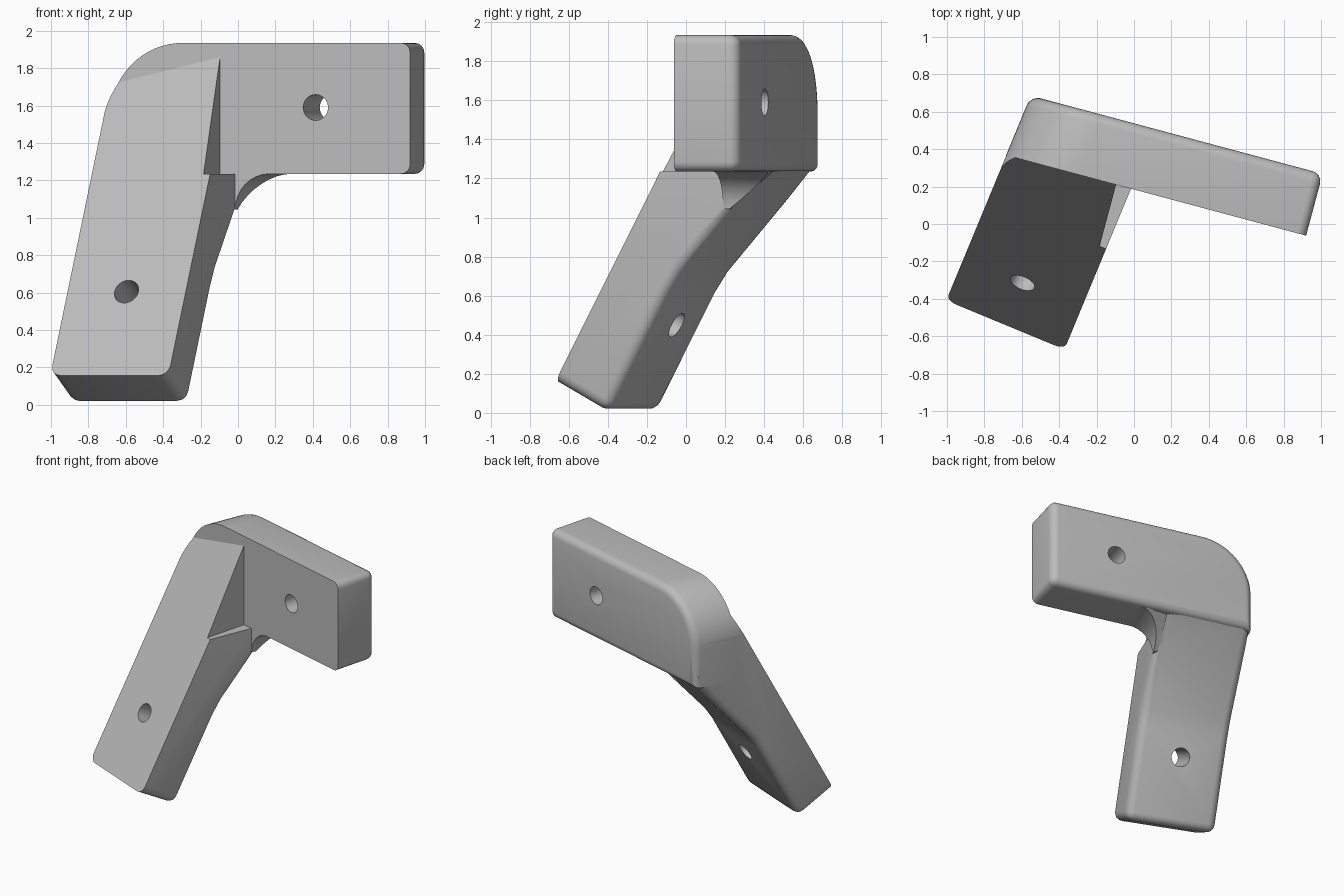
import bpy, bmesh
from math import radians, sin, cos, pi
from mathutils import Vector

if "Cube" in bpy.data.objects:
    bpy.data.objects.remove(bpy.data.objects["Cube"])

UP = Vector((0, 0, 1))


def heading(deg):
    return Vector((cos(radians(deg)), sin(radians(deg)), 0))


# Upper arm axes (along, through) and lower arm axes (across, forward slope)
U, V = heading(-15), heading(75)
W, H = heading(-22.5), heading(67.5)
FRONT, BACK = 0.178, 0.52
LEFT, RIGHT = -0.771, -0.087
TOP, LEDGE = 1.935, 1.235
SLOPE, SKEW = 0.54, 0.132


def arc(cx, cz, r, start, end, n=6):
    return [(cx + r * cos(radians(start + (end - start) * i / n)),
             cz + r * sin(radians(start + (end - start) * i / n))) for i in range(n + 1)]


def prism(name, pts, place, soft=((), ()), cross=(), width=0.06):
    """Extrude a profile; soft lists the rim edges to round on each cap."""
    bm = bmesh.new()
    rings = [[bm.verts.new(place(a, z, t)) for a, z in pts] for t in (0, 1)]
    n = len(pts)
    for ring in rings:
        bm.faces.new(ring)
    for i in range(n):
        j = (i + 1) % n
        bm.faces.new((rings[0][i], rings[0][j], rings[1][j], rings[1][i]))
    bmesh.ops.recalc_face_normals(bm, faces=bm.faces)
    edges = [bm.edges.get((r[i], r[(i + 1) % n])) for r, s in zip(rings, soft) for i in s]
    edges += [bm.edges.get((rings[0][i], rings[1][i])) for i in cross]
    if edges:
        bmesh.ops.bevel(bm, geom=edges, offset=width, segments=4, profile=0.5, affect='EDGES')
    mesh = bpy.data.meshes.new(name)
    bm.to_mesh(mesh)
    bm.free()
    obj = bpy.data.objects.new(name, mesh)
    bpy.context.collection.objects.link(obj)
    return obj


def combine(obj, other, operation):
    other.hide_render = True
    mod = obj.modifiers.new("combine", 'BOOLEAN')
    mod.operation, mod.object, mod.solver = operation, other, 'EXACT'
    bpy.context.view_layer.objects.active = obj
    bpy.ops.object.modifier_apply(modifier=mod.name)
    bpy.data.objects.remove(other)


def drill(obj, centre, axis):
    bpy.ops.mesh.primitive_cylinder_add(vertices=24, radius=0.069, depth=0.9, location=centre,
                                        rotation=axis.to_track_quat('Z', 'Y').to_euler())
    combine(obj, bpy.context.object, 'DIFFERENCE')


# Upper arm: rounded outer corner, left end skewed to follow the lower arm
def place_upper(u, z, t):
    skew = SKEW * (BACK - FRONT) * t if u < -0.2 else 0
    return U * (u + skew) + V * (FRONT + (BACK - FRONT) * t) + UP * z


end, r = 0.905, 0.05
upper_pts = ([(-0.756, LEDGE)] + arc(end - r, LEDGE + r, r, -90, 0, 4)
             + arc(end - r, TOP - r, r, 0, 90, 4) + arc(-0.356, TOP - 0.4, 0.4, 90, 180, 16))
body = prism("angle_bracket", upper_pts, place_upper, ((), range(len(upper_pts))), width=0.055)

# Lower arm: sloping leg that thickens behind the bend
toe, heel = (-0.762, 0.157), (-0.472, 0.0)
lower_pts = [toe, heel, (-0.14, 0.615), (-0.07, 0.72), (0.26, 1.09), (0.41, 1.27), (0.3, 1.5),
             (0.3, TOP - 0.004), (toe[0] + SLOPE * (TOP - 0.004 - toe[1]), TOP - 0.004)]


def place_lower(h, z, t):
    w = LEFT + (RIGHT - LEFT) * t
    h += 0.13 * (w - LEFT) * (h > 0.35)
    return W * w + H * h + UP * z


rim = range(5)
lower = prism("lower_arm", lower_pts, place_lower, (rim, rim), cross=(1,))

# Mating pocket above the ledge
pocket = prism("pocket_cutter", [(-0.147, LEDGE), (1, LEDGE), (1, 2.2), (-0.147, 2.2)],
               lambda u, z, t: U * u + V * (-1 + 1.25 * t) + UP * z)
combine(lower, pocket, 'DIFFERENCE')

# Round the outer top corner of the leg
corner = arc(LEFT + 0.398, TOP - 0.402, 0.4, 90, 180, 16)
rounder = prism("corner_rounder", [(LEFT - 0.002, -0.2), (0.5, -0.2), (0.5, TOP - 0.002)] + corner,
                lambda w, z, t: W * w + H * (-1.5 + 3 * t) + UP * z)
combine(lower, rounder, 'INTERSECT')
combine(body, lower, 'UNION')

# Inner fillet below the upper arm, tapering back with the bend
fillet_r, inner = 0.19, -0.064


def place_fillet(u, z, t):
    depth = (0.47 - 1.35 * max(0, LEDGE - z) - FRONT) * t
    return U * (u + SKEW * depth) + V * (FRONT + 0.002 + max(depth, 0.01 * t)) + UP * z


low = LEDGE - fillet_r
fillet_pts = ([(inner + fillet_r, LEDGE + 0.03), (inner - 0.06, LEDGE + 0.03), (inner - 0.06, low)]
              + arc(inner + fillet_r, low, fillet_r, 180, 90, 8))
combine(body, prism("inner_fillet", fillet_pts, place_fillet), 'UNION')

# Screw holes, square to each arm
drill(body, U * 0.382 + V * 0.35 + UP * 1.59, V)
through = (H - UP * SLOPE).normalized()
drill(body, W * -0.43 + H * -0.519 + UP * 0.605 + through * 0.16, through)

# Plain grey finish
grey = bpy.data.materials.new("plain_grey")
grey.use_nodes = True
colour = (0.5, 0.5, 0.5, 1)
grey.diffuse_color = colour
grey.node_tree.nodes["Principled BSDF"].inputs["Base Color"].default_value = colour
body.data.materials.clear()
body.data.materials.append(grey)
for poly in body.data.polygons:
    poly.material_index = 0

bpy.ops.object.select_all(action='DESELECT')
body.select_set(True)
bpy.context.view_layer.objects.active = body
bpy.ops.object.shade_smooth_by_angle(angle=radians(28))
